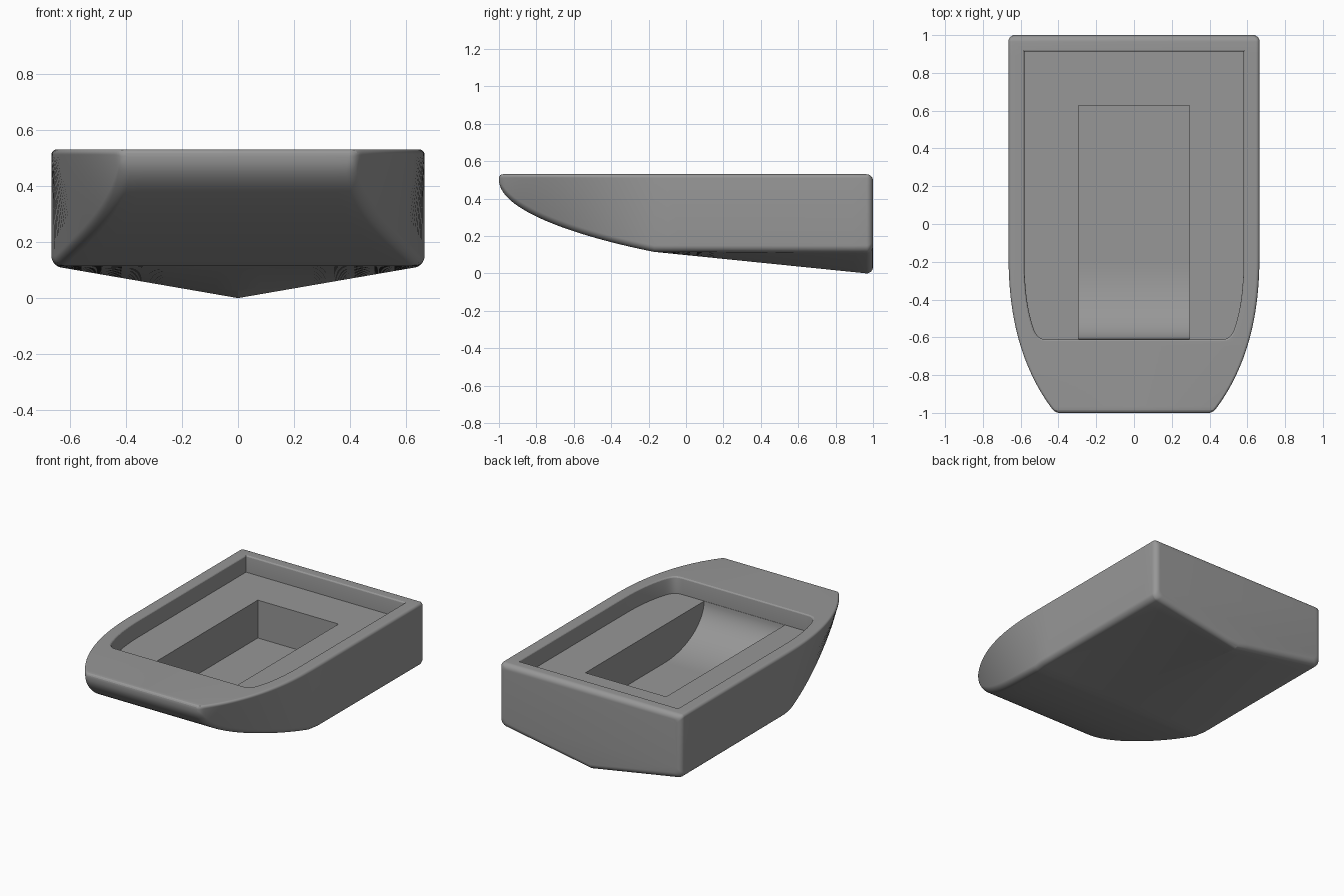
import bpy, bmesh
from math import sin, cos, pi, sqrt
from mathutils import Vector
from mathutils.geometry import interpolate_bezier

if "Cube" in bpy.data.objects:
    bpy.data.objects.remove(bpy.data.objects["Cube"])

TOP, CHINE, HALF_W, KNUCKLE, R = 0.53, 0.115, 0.665, -0.17, 0.035

grey = bpy.data.materials.new("dark_grey")
grey.diffuse_color = (0.31, 0.31, 0.31, 1)
grey.use_nodes = True
grey.node_tree.nodes["Principled BSDF"].inputs["Base Color"].default_value = grey.diffuse_color


def bezier(pts, n):
    return [(p[0], p[1]) for p in interpolate_bezier(*[Vector(p) for p in pts], n)]


def lookup(table, y):
    """Linear interpolation in a list of (y, value) sorted by y."""
    if y <= table[0][0]:
        return table[0][1]
    for (a, va), (b, vb) in zip(table, table[1:]):
        if y <= b:
            return va + (vb - va) * (y - a) / max(b - a, 1e-9)
    return table[-1][1]


def round_corner(prev, cur, nxt, r, n=8):
    """Round a polygon corner, starting r before it and ending r after it."""
    p, c, q = Vector(prev), Vector(cur), Vector(nxt)
    a, b = c + (p - c).normalized() * r, c + (q - c).normalized() * r
    return bezier((a, a.lerp(c, 0.55), b.lerp(c, 0.55), b), n + 1)


def make_object(name, bm):
    bmesh.ops.recalc_face_normals(bm, faces=bm.faces)
    me = bpy.data.meshes.new(name)
    bm.to_mesh(me)
    bm.free()
    me.materials.append(grey)
    ob = bpy.data.objects.new(name, me)
    bpy.context.collection.objects.link(ob)
    return ob


def loft(name, rings):
    bm = bmesh.new()
    rows = [[bm.verts.new(p) for p in ring] for ring in rings]
    n = len(rows[0])
    for a, b in zip(rows, rows[1:]):
        for i in range(n):
            j = (i + 1) % n
            bm.faces.new((a[i], a[j], b[j], b[i]))
    bm.faces.new(rows[0])
    bm.faces.new(rows[-1])
    return make_object(name, bm)


# Hull curves: stem profile in (y, z), deck and chine outlines in (y, half width)
stem = bezier(((-1, 0.50), (-1, 0.32), (-0.5, 0.18), (KNUCKLE, CHINE)), 33)
plan = bezier(((-1, 0.42), (-0.78, 0.60), (-0.5, HALF_W), (-0.2, HALF_W)), 49)
chine_plan = bezier(((-1, 0.415), (-0.72, 0.49), (-0.42, 0.61), (-0.1, HALF_W)), 49)


def section(y, inset=0.0):
    """Cross-section ring with rounded gunwales and chines, flared at the bow."""
    w, wc = lookup(plan, y), lookup(chine_plan, y)
    top, chine = TOP, lookup(stem, y)
    r = 0.02
    if y + 1 < r:
        drop = r - sqrt(max(0, r * r - (r - y - 1) ** 2))
        top, w, wc = top - drop, w - drop, wc - drop
    keel = chine - CHINE * max(0, (y - KNUCKLE) / (1 - R - KNUCKLE))
    w, wc, top, chine, keel = w - inset, wc - inset, top - inset, chine + inset, keel + inset
    h = top - chine
    deck, bilge = (w, top), (wc, chine)
    half = [(0, top)]
    half += round_corner((0, top), deck, bilge, min(0.02, h * 0.4))
    half += round_corner(deck, bilge, (0, keel), min(0.035, h * 0.4))
    a, b = Vector(half[-1]), Vector((0, keel))
    half += [tuple(a.lerp(b, k / 8)) for k in range(1, 9)]
    return half + [(-x, z) for x, z in half[-2:0:-1]]


# Hull
rings = []
for y, _ in stem:
    rings.append([(x, y, z) for x, z in section(y)])
for i in range(1, 17):
    y = KNUCKLE + (1 - R - KNUCKLE) * i / 16
    rings.append([(x, y, z) for x, z in section(y)])
for i in range(1, 9):
    a = pi / 2 * i / 8
    ring = section(1 - R, R * (1 - cos(a)))
    rings.append([(x, 1 - R + R * sin(a), z) for x, z in ring])
hull = loft("boat_hull", rings)

# Shallow cockpit recess that follows the plan curve, with a softened lip
side = [(0.58, 0.912)] + bezier(
    ((0.58, -0.2), (0.58, -0.32), (0.567, -0.43), (0.545, -0.51)), 12)
side += bezier(((0.545, -0.51), (0.525, -0.585), (0.51, -0.612), (0.455, -0.612)), 12)[1:]
outline = side + [(-x, y) for x, y in reversed(side)]


def lip(z, grow):
    return [(x * (1 + grow / 0.58), 0.15 + (y - 0.15) * (1 + grow / 0.762), z)
            for x, y in outline]


cockpit = loft("cockpit_cutter", [lip(0.42, 0), lip(0.52, 0), lip(0.5235, 0.0007),
                                  lip(0.527, 0.003), lip(0.531, 0.009), lip(0.7, 0.009)])

# Deep foot well with a floor that sweeps up toward the bow
FLOOR, FRONT = 0.17, -0.61
profile = [(0.628, 0.46), (0.628, FLOOR)]
for i in range(21):
    a = pi / 2 * i / 20
    profile.append((-0.2 + (FRONT + 0.2) * sin(a), FLOOR + 0.25 * (1 - cos(a))))
profile.append((FRONT, 0.46))
well = loft("well_cutter", [[(x, y, z) for y, z in profile] for x in (-0.295, 0.295)])

# Carve both recesses
bpy.context.view_layer.objects.active = hull
hull.select_set(True)
for cutter in (cockpit, well):
    mod = hull.modifiers.new(cutter.name, 'BOOLEAN')
    mod.operation, mod.solver, mod.object = 'DIFFERENCE', 'EXACT', cutter
    bpy.ops.object.modifier_apply(modifier=mod.name)
    bpy.data.objects.remove(cutter)
bpy.ops.object.shade_smooth_by_angle(angle=pi / 12)
